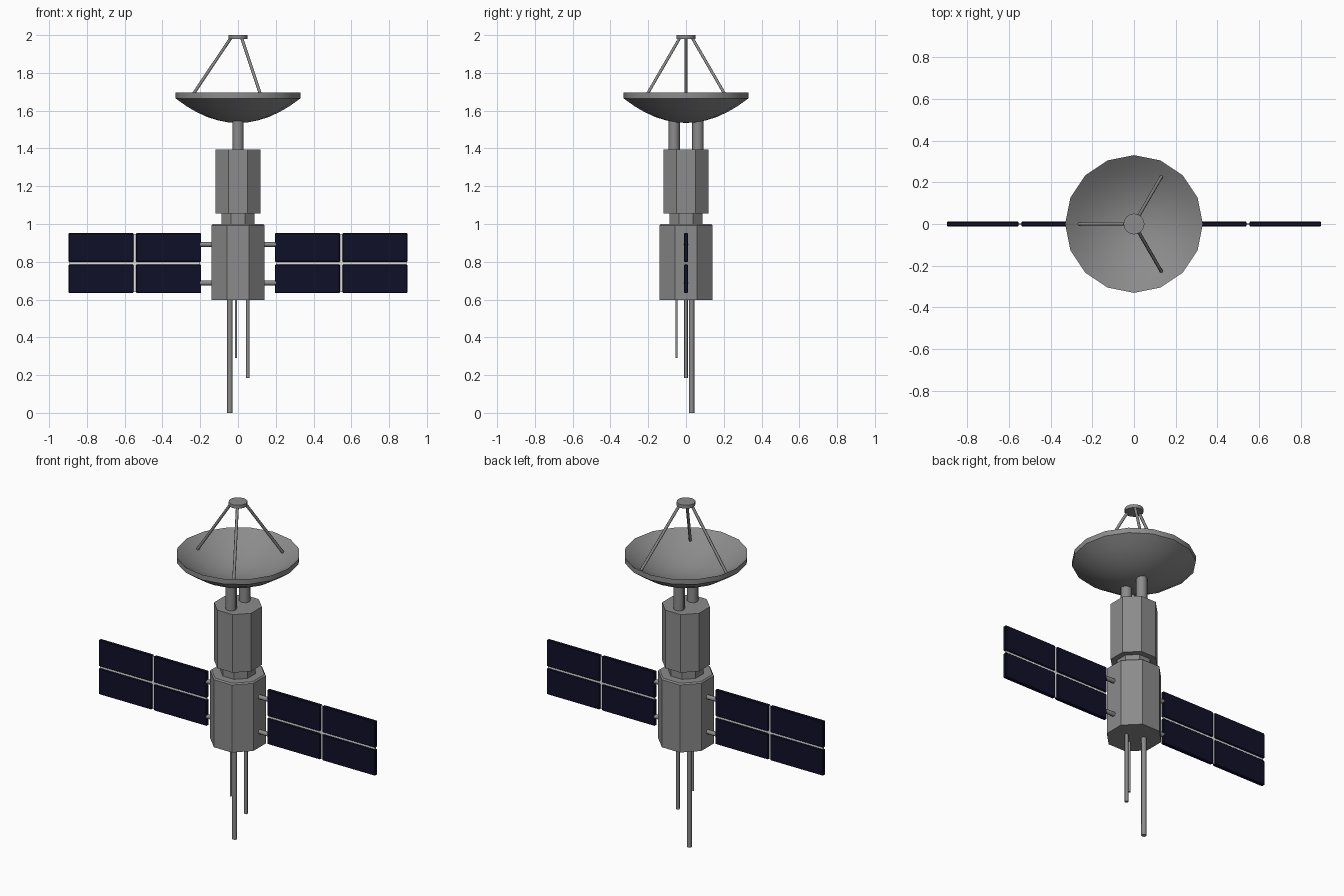
import bpy, bmesh, math
from mathutils import Vector

if "Cube" in bpy.data.objects:
    bpy.data.objects.remove(bpy.data.objects["Cube"])


def material(name, rgb):
    m = bpy.data.materials.new(name)
    m.diffuse_color = (*rgb, 1)
    m.use_nodes = True
    m.node_tree.nodes["Principled BSDF"].inputs["Base Color"].default_value = m.diffuse_color
    return m


GREY = material("hull grey", (0.26, 0.26, 0.26))
NAVY = material("solar navy", (0.005, 0.005, 0.022))
PALE = material("pale joint", (0.75, 0.75, 0.75))


def finish(name, bm, mat, smooth=None):
    bmesh.ops.recalc_face_normals(bm, faces=bm.faces)
    me = bpy.data.meshes.new(name)
    bm.to_mesh(me)
    bm.free()
    me.materials.append(mat)
    ob = bpy.data.objects.new(name, me)
    bpy.context.collection.objects.link(ob)
    if smooth:
        bpy.ops.object.select_all(action='DESELECT')
        ob.select_set(True)
        bpy.context.view_layer.objects.active = ob
        bpy.ops.object.shade_smooth_by_angle(angle=math.radians(smooth))
    return ob


def lathe(name, profile, sides, mat=GREY, turn=0.0, smooth=None):
    """Revolve (radius, z) points; zero radius makes a pole, open ends are capped."""
    bm = bmesh.new()
    rings = []
    for r, z in profile:
        n = 1 if r == 0 else sides
        rings.append([bm.verts.new((r * math.cos(turn + math.tau * i / sides),
                                    r * math.sin(turn + math.tau * i / sides), z))
                      for i in range(n)])
    for a, b in zip(rings, rings[1:]):
        for i in range(sides):
            j = (i + 1) % sides
            quad = [a[i % len(a)], a[j % len(a)], b[j % len(b)], b[i % len(b)]]
            bm.faces.new(list(dict.fromkeys(quad)))
    for ring in (rings[0], rings[-1]):
        if len(ring) > 1:
            bm.faces.new(ring)
    return finish(name, bm, mat, smooth)


def rod(name, p, q, radius, sides=8):
    p, q = Vector(p), Vector(q)
    bm = bmesh.new()
    bmesh.ops.create_cone(bm, cap_ends=True, segments=sides, radius1=radius,
                          radius2=radius, depth=(q - p).length)
    rot = (q - p).to_track_quat('Z', 'Y').to_matrix()
    bmesh.ops.rotate(bm, verts=bm.verts, matrix=rot)
    bmesh.ops.translate(bm, verts=bm.verts, vec=(p + q) / 2)
    return finish(name, bm, GREY, 50)


def box(name, lo, hi, mat, bevel=0.0):
    lo, hi = Vector(lo), Vector(hi)
    bm = bmesh.new()
    bmesh.ops.create_cube(bm, size=1)
    bmesh.ops.scale(bm, verts=bm.verts, vec=hi - lo)
    bmesh.ops.translate(bm, verts=bm.verts, vec=(lo + hi) / 2)
    if bevel:
        bmesh.ops.bevel(bm, geom=bm.edges[:], offset=bevel, segments=1, affect='EDGES')
    return finish(name, bm, mat)


# Octagonal hull, flats facing the axes
OCT = 1 / math.cos(math.pi / 8)
TURN = math.pi / 8
lathe("lower_body", [(0.14 * OCT, 0.597), (0.14 * OCT, 0.993), (0.133 * OCT, 1.0)], 8, turn=TURN)
lathe("body_neck", [(0.088 * OCT, 0.99), (0.088 * OCT, 1.065)], 8, turn=TURN)
lathe("upper_body", [(0.12 * OCT, 1.055), (0.12 * OCT, 1.395)], 8, turn=TURN)

# Dish mounts
for y in (-0.063, 0.063):
    rod("dish_mount", (0, y, 1.38), (0, y, 1.555), 0.03)

# Dish shell: outer paraboloid, rim band, inner paraboloid
STEPS = 6
radii = [0.33 * i / STEPS for i in range(STEPS + 1)]
outer = [(r, 1.535 + 0.13 * (r / 0.33) ** 2) for r in radii]
inner = [(r, z + 0.03) for r, z in reversed(outer)]
lathe("dish", outer + inner, 16, smooth=40)

# Feed and its three struts
lathe("dish_feed", [(0.05, 1.98), (0.05, 2.0)], 16, smooth=40)
for k in range(3):
    a = math.pi + math.tau * k / 3
    c, s = math.cos(a), math.sin(a)
    rod("feed_strut", (0.262 * c, 0.262 * s, 1.65), (0.038 * c, 0.038 * s, 1.985), 0.008)

# Solar wings: four panels a side, joined by thin strips, on two brackets
for side in (-1, 1):
    for x0, x1 in ((0.195, 0.54), (0.553, 0.897)):
        for z0, z1 in ((0.634, 0.786), (0.799, 0.952)):
            a, b = sorted((side * x0, side * x1))
            box("solar_panel", (a, -0.011, z0), (b, 0.011, z1), NAVY, 0.004)
    a, b = sorted((side * 0.2, side * 0.892))
    box("panel_joint_long", (a, -0.004, 0.783), (b, 0.004, 0.802), PALE)
    a, b = sorted((side * 0.537, side * 0.556))
    box("panel_joint_cross", (a, -0.004, 0.64), (b, 0.004, 0.947), PALE)
    for z in (0.688, 0.892):
        rod("wing_bracket", (side * 0.13, 0, z), (side * 0.2, 0, z), 0.013)

# Antennas hanging below
for x, y, z, r in ((-0.043, 0.03, 0.0, 0.014), (0.052, 0.0, 0.185, 0.01), (-0.011, -0.05, 0.29, 0.006)):
    rod("antenna", (x, y, z), (x, y, 0.61), r)
